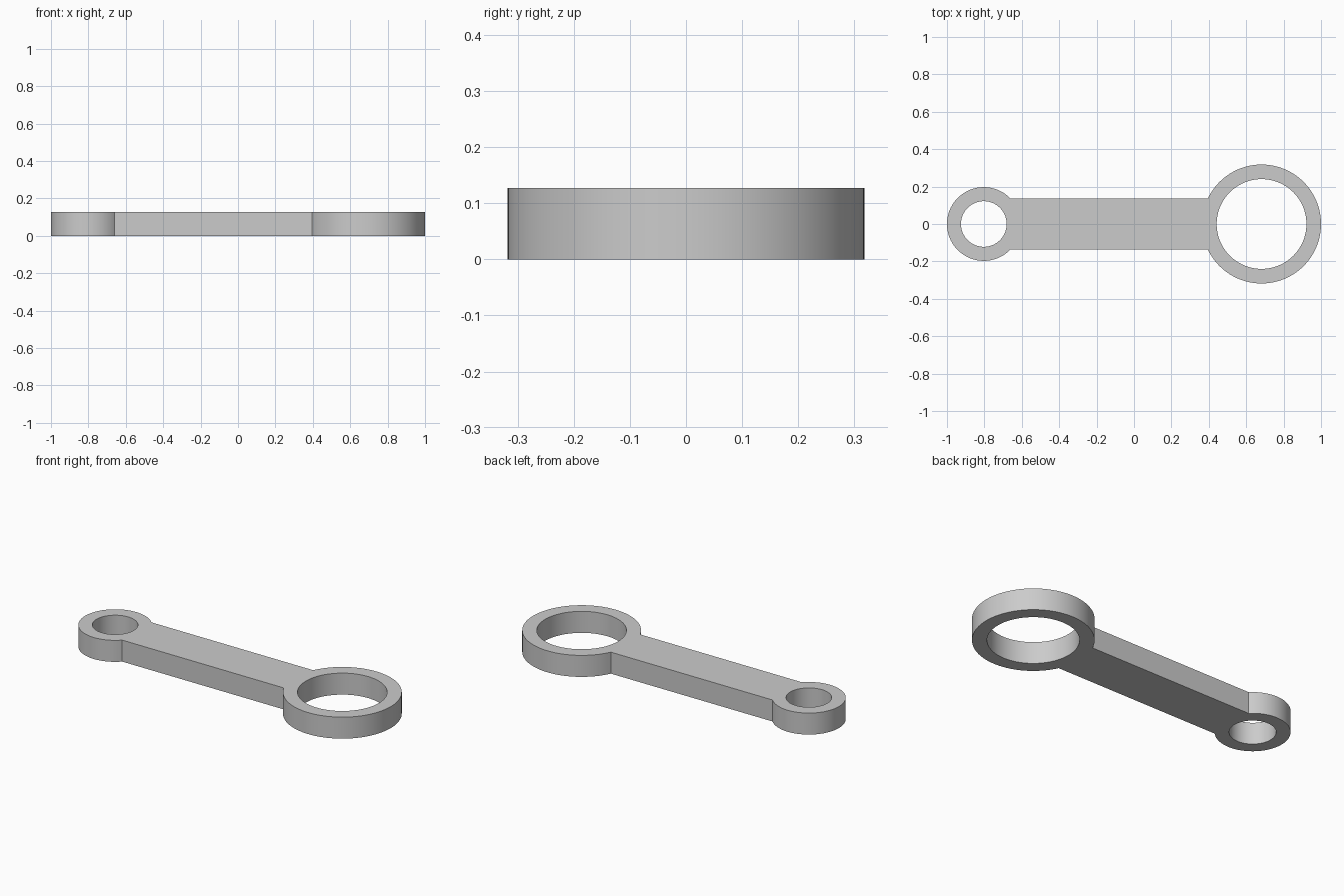
import bpy
import bmesh
from math import asin, cos, sin, pi

cube = bpy.data.objects.get("Cube")
if cube:
    bpy.data.objects.remove(cube, do_unlink=True)

HEIGHT = 0.127
BAR_HALF = 0.137
SMALL_X, SMALL_R, SMALL_HOLE = -0.803, 0.197, 0.122
LARGE_X, LARGE_R, LARGE_HOLE = 0.682, 0.318, 0.24
STEPS = 96


def arc(cx, radius, start, end):
    """Points along an arc, both ends included."""
    angles = [start + (end - start) * i / STEPS for i in range(STEPS + 1)]
    return [(cx + radius * cos(a), radius * sin(a)) for a in angles]


def add_loop(bm, points):
    """Closed loop of edges on the ground plane."""
    verts = [bm.verts.new((x, y, 0)) for x, y in points]
    return [bm.edges.new((a, b)) for a, b in zip(verts, verts[1:] + verts[:1])]


# Outline: two round ends joined by the straight edges of the bar
large_a = asin(BAR_HALF / LARGE_R)
small_a = asin(BAR_HALF / SMALL_R)
outline = (arc(LARGE_X, LARGE_R, large_a - pi, pi - large_a)
           + arc(SMALL_X, SMALL_R, small_a, 2 * pi - small_a))

bm = bmesh.new()
edges = add_loop(bm, outline)

# Bores through both ends
for cx, radius in ((SMALL_X, SMALL_HOLE), (LARGE_X, LARGE_HOLE)):
    edges += add_loop(bm, arc(cx, radius, 0, 2 * pi)[:-1])

# Fill between the loops and raise to full thickness
bmesh.ops.triangle_fill(bm, edges=edges, use_beauty=True)
raised = bmesh.ops.extrude_face_region(bm, geom=bm.faces[:], use_keep_orig=True)
top = [g for g in raised["geom"] if isinstance(g, bmesh.types.BMVert)]
bmesh.ops.translate(bm, verts=top, vec=(0, 0, HEIGHT))
bmesh.ops.recalc_face_normals(bm, faces=bm.faces[:])

mesh = bpy.data.meshes.new("connecting_rod")
bm.to_mesh(mesh)
bm.free()
rod = bpy.data.objects.new("connecting_rod", mesh)
bpy.context.collection.objects.link(rod)

# Plain grey metal
grey = bpy.data.materials.new("light_grey")
grey.use_nodes = True
colour = (0.6, 0.6, 0.6, 1)
grey.diffuse_color = colour
grey.node_tree.nodes["Principled BSDF"].inputs["Base Color"].default_value = colour
mesh.materials.append(grey)

# Smooth round walls with crisp rims
bpy.ops.object.select_all(action="DESELECT")
rod.select_set(True)
bpy.context.view_layer.objects.active = rod
bpy.ops.object.shade_smooth_by_angle(angle=pi / 6)
